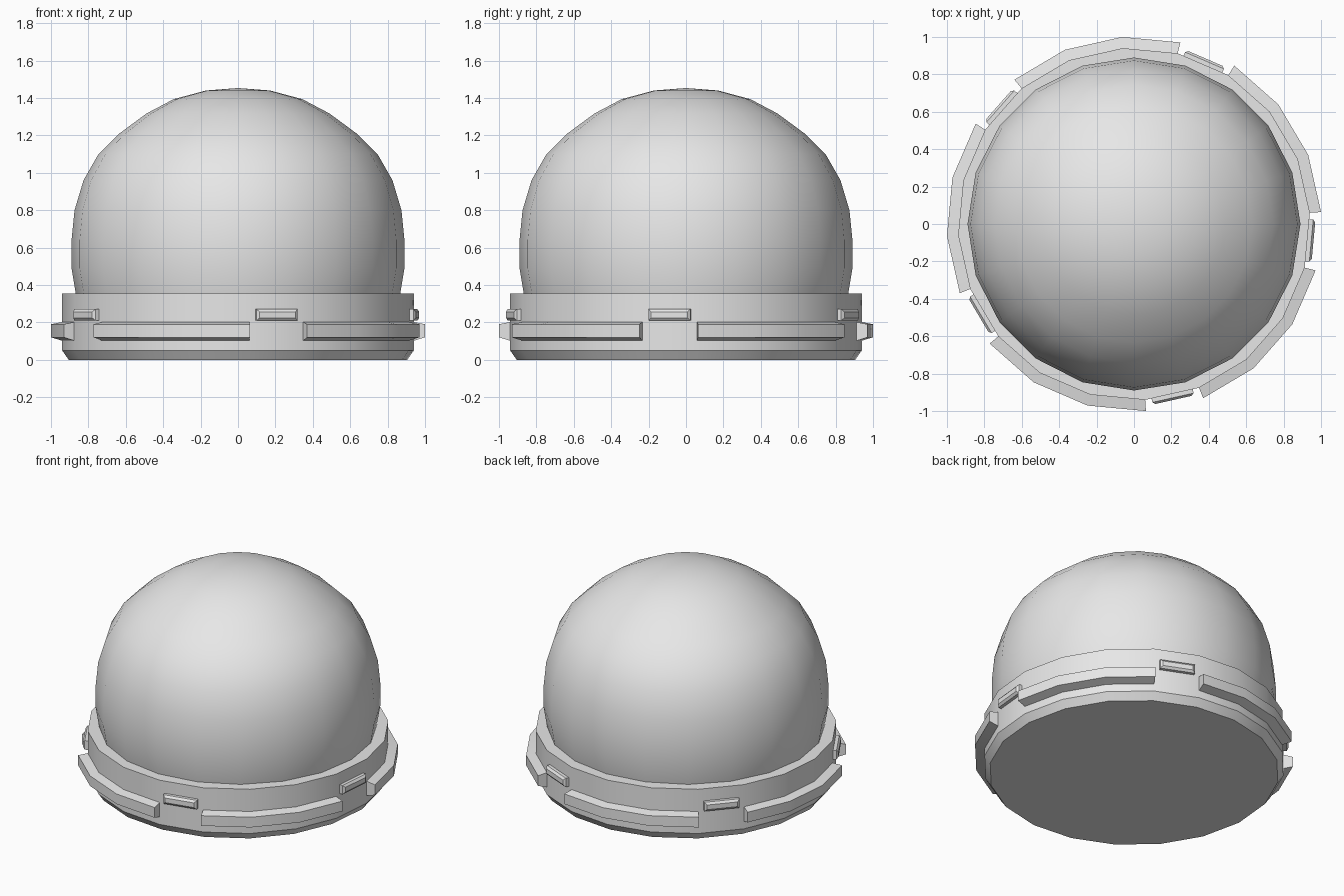
import bpy, bmesh
from math import radians, cos, sin, pi

cube = bpy.data.objects.get("Cube")
if cube:
    bpy.data.objects.remove(cube, do_unlink=True)

SIDES = 20
STEP = 2 * pi / SIDES
TURN = radians(3.65)      # the collar is turned a little against the dome

grey = bpy.data.materials.new("light_grey")
grey.use_nodes = True
colour = (0.8, 0.8, 0.8, 1)
grey.diffuse_color = colour
grey.node_tree.nodes["Principled BSDF"].inputs["Base Color"].default_value = colour


def finish(name, bm):
    """Turn a bmesh into a smooth object with sharp creases."""
    bmesh.ops.remove_doubles(bm, verts=bm.verts, dist=0.0001)
    bmesh.ops.recalc_face_normals(bm, faces=bm.faces)
    mesh = bpy.data.meshes.new(name)
    bm.to_mesh(mesh)
    bm.free()
    mesh.materials.append(grey)
    obj = bpy.data.objects.new(name, mesh)
    bpy.context.collection.objects.link(obj)
    bpy.ops.object.select_all(action='DESELECT')
    obj.select_set(True)
    bpy.context.view_layer.objects.active = obj
    bpy.ops.object.shade_smooth_by_angle(angle=radians(30))
    return obj


def lathe(name, profile, turn=0):
    """Spin an (r, z) profile around the z axis."""
    bm = bmesh.new()
    verts = [bm.verts.new((r * cos(turn), r * sin(turn), z)) for r, z in profile]
    edges = [bm.edges.new(pair) for pair in zip(verts, verts[1:])]
    bmesh.ops.spin(bm, geom=verts + edges, cent=(0, 0, 0), axis=(0, 0, 1),
                   angle=2 * pi, steps=SIDES)
    return finish(name, bm)


def loft(name, rings):
    """Skin matching closed loops of points and cap both ends."""
    bm = bmesh.new()
    loops = [[bm.verts.new(p) for p in ring] for ring in rings]
    for a, b in zip(loops, loops[1:]):
        for i in range(len(a)):
            j = (i + 1) % len(a)
            bm.faces.new((a[i], a[j], b[j], b[i]))
    bm.faces.new(loops[0])
    bm.faces.new(loops[-1])
    return finish(name, bm)


# Dome
lathe("dome", [(0.862, 0.33), (0.868, 0.358), (0.89, 0.49), (0.89, 0.64),
               (0.874, 0.80), (0.826, 0.96), (0.746, 1.10), (0.634, 1.21),
               (0.489, 1.317), (0.343, 1.394), (0.170, 1.44), (0, 1.453)])

# Collar with chamfered foot and closed underside
lathe("collar", [(0, 0), (0.907, 0), (0.942, 0.05), (0.942, 0.355), (0.83, 0.355)], TURN)

# Five long bars, each over three collar sides, with a small block in each gap
bar_section = [(0.935, 0.10), (1.002, 0.12), (1.002, 0.19), (0.935, 0.203)]
block_steps = [(0.92, 0.113, 0.031), (0.952, 0.113, 0.031), (0.964, 0.098, 0.016)]
for n in range(5):
    start = TURN + n * 4 * STEP
    loft(f"long_bar_{n + 1}",
         [[(r * cos(start + k * STEP), r * sin(start + k * STEP), z) for r, z in bar_section]
          for k in range(4)])

    mid = start - STEP / 2
    c, s = cos(mid), sin(mid)
    loft(f"small_block_{n + 1}",
         [[(d * c - u * w * s, d * s + u * w * c, 0.24 + v * h)
           for u, v in ((-1, -1), (1, -1), (1, 1), (-1, 1))]
          for d, w, h in block_steps])
